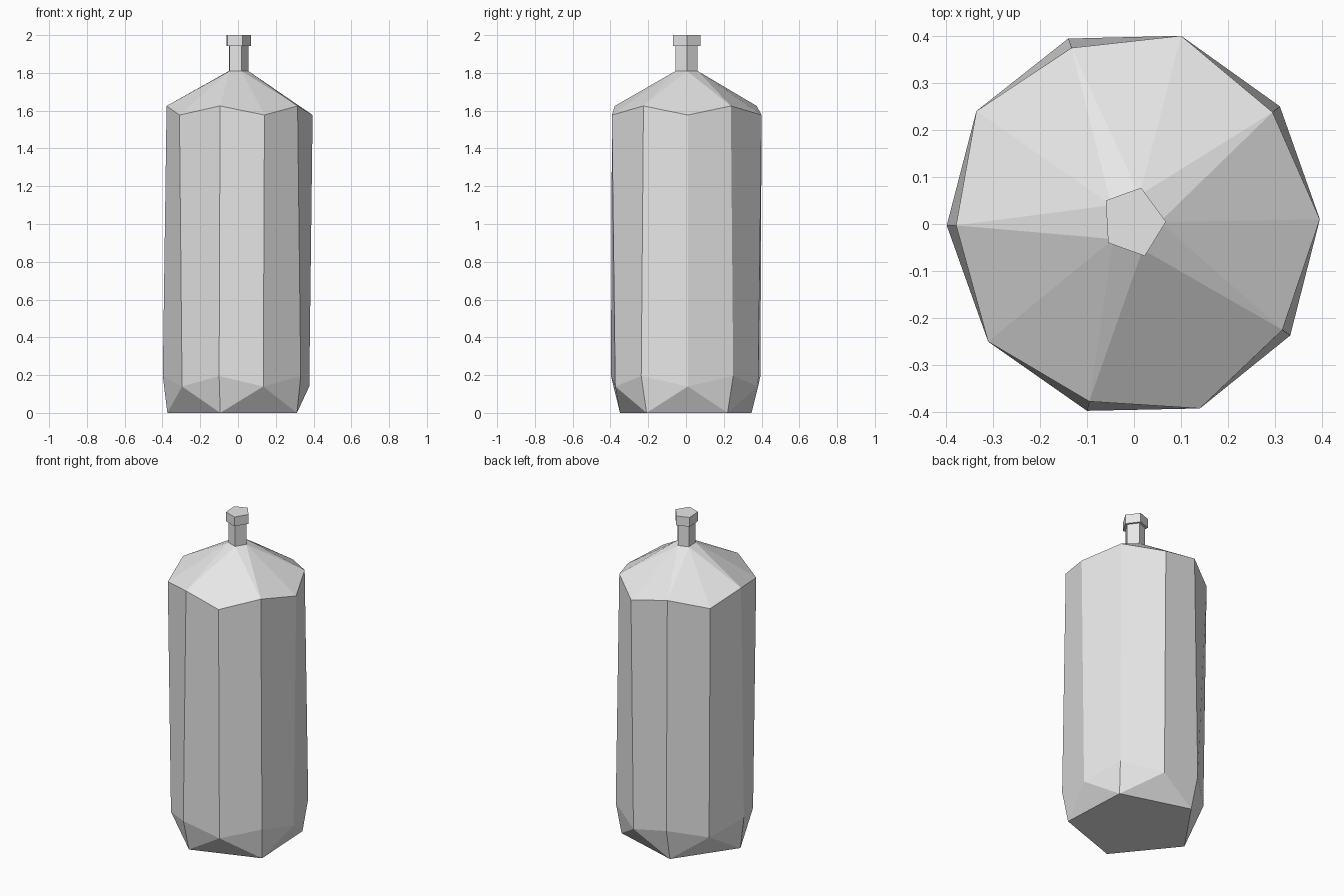
import bpy
import bmesh

cube = bpy.data.objects.get("Cube")
if cube:
    bpy.data.objects.remove(cube, do_unlink=True)

grey = bpy.data.materials.new("metal grey")
grey.use_nodes = True
colour = (0.8, 0.8, 0.8, 1)
grey.diffuse_color = colour
grey.node_tree.nodes["Principled BSDF"].inputs["Base Color"].default_value = colour

# Two interleaved five-sided outlines, offset by half a step
lobes = [(0.395, 0.01), (0.10, 0.40), (-0.335, 0.24), (-0.31, -0.25), (0.14, -0.392)]
ridges = [(0.31, 0.25), (-0.14, 0.394), (-0.398, -0.003), (-0.10, -0.397), (0.332, -0.237)]
stem = [(0.068, 0.005), (0.015, 0.077), (-0.06, 0.05), (-0.055, -0.04), (0.023, -0.068)]


def ring(bm, outline, z, sx=1.0, sy=None):
    sy = sx if sy is None else sy
    return [bm.verts.new((x * sx, y * sy, z)) for x, y in outline]


def finish(bm, name):
    bmesh.ops.recalc_face_normals(bm, faces=bm.faces)
    mesh = bpy.data.meshes.new(name)
    bm.to_mesh(mesh)
    bm.free()
    mesh.materials.append(grey)
    bpy.context.collection.objects.link(bpy.data.objects.new(name, mesh))


# Tank body: base pentagon, faceted foot, ten-sided wall and faceted shoulder
bm = bmesh.new()
base = ring(bm, ridges, 0, 0.94, 0.88)
foot_ridge = ring(bm, ridges, 0.195)
foot_lobe = ring(bm, lobes, 0.14, 0.955)
top_ridge = ring(bm, ridges, 1.625, 0.95)
top_lobe = ring(bm, lobes, 1.577)
collar = ring(bm, stem, 1.81, 0.8)
bm.faces.new(base)
for i in range(5):
    j = (i + 1) % 5
    bm.faces.new((base[i], base[j], foot_lobe[j]))
    bm.faces.new((collar[i], collar[j], top_ridge[i]))
    for lobe in (i, j):
        bm.faces.new((base[i], foot_lobe[lobe], foot_ridge[i]))
        bm.faces.new((foot_ridge[i], foot_lobe[lobe], top_lobe[lobe], top_ridge[i]))
        bm.faces.new((top_ridge[i], top_lobe[lobe], collar[lobe]))
bm.faces.new(collar)
finish(bm, "tank_body")


# Five-sided neck and wider cap
def prism(name, low, high, scale):
    bm = bmesh.new()
    a, b = ring(bm, stem, low, scale), ring(bm, stem, high, scale)
    bm.faces.new(a)
    bm.faces.new(b)
    for i in range(5):
        j = (i + 1) % 5
        bm.faces.new((a[i], a[j], b[j], b[i]))
    finish(bm, name)


prism("valve_neck", 1.80, 1.945, 0.8)
prism("valve_cap", 1.942, 2.0, 1.0)
